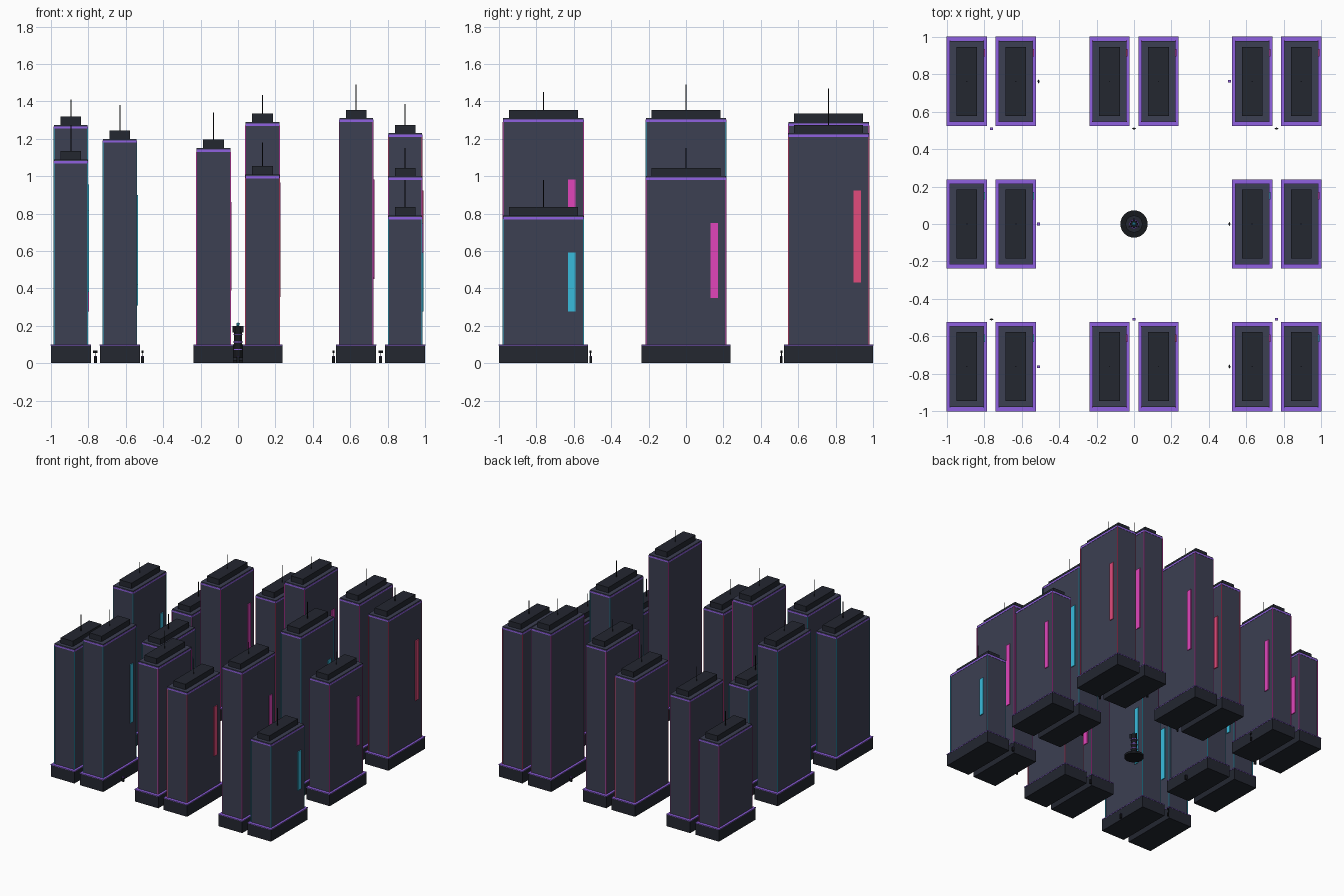
import bpy
from math import cos, sin, pi

if "Cube" in bpy.data.objects:
    bpy.data.objects.remove(bpy.data.objects["Cube"])


def material(name, rgb):
    m = bpy.data.materials.new(name)
    m.diffuse_color = (*rgb, 1)
    m.use_nodes = True
    m.node_tree.nodes["Principled BSDF"].inputs["Base Color"].default_value = m.diffuse_color
    return m


WALL = material("wall", (0.045, 0.05, 0.085))
DARK = material("dark", (0.017, 0.02, 0.03))
BLACK = material("black", (0.008, 0.009, 0.012))
PURPLE = material("purple_neon", (0.28, 0.12, 0.75))
NEON = {
    "c": material("cyan_neon", (0.04, 0.5, 0.72)),
    "p": material("pink_neon", (0.75, 0.06, 0.5)),
    "r": material("red_neon", (0.75, 0.07, 0.2)),
}


def box(name, x, y, z0, z1, w, d, mat):
    """Box centred on x, y and spanning z0 to z1."""
    hw, hd = w / 2, d / 2
    verts = [(i * hw, j * hd, z) for z in (z0, z1)
             for i, j in ((-1, -1), (1, -1), (1, 1), (-1, 1))]
    faces = [(3, 2, 1, 0), (4, 5, 6, 7)]
    faces += [(k, (k + 1) % 4, (k + 1) % 4 + 4, k + 4) for k in range(4)]
    mesh = bpy.data.meshes.new(name)
    mesh.from_pydata(verts, [], faces)
    mesh.materials.append(mat)
    ob = bpy.data.objects.new(name, mesh)
    ob.location = (x, y, 0)
    bpy.context.collection.objects.link(ob)
    return ob


def cyl(name, x, y, z0, z1, r, mat, sides=8, r2=None):
    bpy.ops.mesh.primitive_cone_add(vertices=sides, radius1=r,
                                    radius2=r if r2 is None else r2,
                                    depth=z1 - z0, location=(x, y, (z0 + z1) / 2))
    ob = bpy.context.object
    ob.name = name
    ob.data.materials.append(mat)
    return ob


def tower(x, y, h, antenna, neon):
    w, d = 0.18, 0.43
    # Plinth, shaft and neon bands
    box("tower_base", x, y, 0, 0.1, 0.213, 0.475, DARK)
    box("base_trim", x, y, 0.095, 0.101, 0.216, 0.478, PURPLE)
    box("tower_body", x, y, 0.1, h, w, d, WALL)
    box("top_trim", x, y, h - 0.021, h - 0.008, w + 0.004, d + 0.004, PURPLE)
    # Neon strips up the four corners
    for i in (-1, 1):
        for j in (-1, 1):
            box("corner_strip", x + i * w / 2, y + j * d / 2, 0.1, h - 0.02,
                0.005, 0.005, NEON[neon])
    # Roof plant, antenna and side sign
    box("roof_block", x, y, h, h + 0.045, 0.11, 0.37, DARK)
    cyl("antenna", x, y, h + 0.045, h + 0.045 + antenna, 0.0025, BLACK, 6)
    box("side_sign", x + w / 2 + 0.003, y + 0.152, 0.35 * h, 0.75 * h,
        0.008, 0.04, NEON[neon])


# Each block: grid column, grid row, then its two towers (height, antenna, neon)
P, OFF = 0.7625, 0.131
BLOCKS = [
    (-1, -1, (1.09, 0.135, "c"), (1.2, 0.135, "c")),
    (0, -1, (1.15, 0.145, "p"), (1.01, 0.125, "r")),
    (1, -1, (1.31, 0.095, "p"), (0.79, 0.145, "c")),
    (-1, 0, (1.275, 0.09, "c"), (0.885, 0.12, "c")),
    (1, 0, (1.31, 0.135, "c"), (1.0, 0.105, "p")),
    (-1, 1, (0.79, 0.12, "p"), (1.085, 0.12, "p")),
    (0, 1, (1.11, 0.14, "r"), (1.29, 0.1, "p")),
    (1, 1, (1.29, 0.135, "p"), (1.23, 0.11, "r")),
]
for i, j, left, right in BLOCKS:
    tower(i * P - OFF, j * P, *left)
    tower(i * P + OFF, j * P, *right)


def kiosk(x, y):
    box("kiosk", x, y, 0, 0.035, 0.016, 0.014, BLACK)
    box("kiosk_screen", x, y, 0.035, 0.038, 0.016, 0.014, PURPLE)


def lamp(x, y, along_x):
    cyl("lamp_post", x, y, 0, 0.065, 0.002, BLACK, 6)
    head = cyl("lamp_head", x, y, 0.055, 0.067, 0.012, BLACK, 4)
    head.scale = (1, 0.5, 1) if along_x else (0.5, 1, 1)
    box("lamp_foot", x, y, 0, 0.03, 0.01, 0.008, BLACK)


# Street furniture along the inner edges of the blocks
S = 0.51
for x, y in ((S, P), (-P, S), (-S, 0), (0, -S), (P, -S), (-S, -P)):
    kiosk(x, y)
for x, y in ((-S, P), (0, S), (P, S), (S, 0), (-P, -S), (S, -P)):
    lamp(x, y, abs(y) == S)

# Central monument
cyl("monument_base", 0, 0, 0, 0.018, 0.073, BLACK, 24)
cyl("monument_step", 0, 0, 0.018, 0.03, 0.045, DARK, 24)
cyl("monument_column", 0, 0, 0.03, 0.2, 0.024, BLACK, 12, 0.021)
for z in (0.07, 0.11, 0.15):
    cyl("monument_ring", 0, 0, z, z + 0.005, 0.026, PURPLE, 12)
for k in range(3):
    a = pi / 2 + k * 2 * pi / 3
    fin = box("monument_fin", 0.024 * cos(a), 0.024 * sin(a),
              0.165, 0.2, 0.018, 0.006, DARK)
    fin.rotation_euler[2] = a
bpy.ops.mesh.primitive_ico_sphere_add(subdivisions=1, radius=0.011,
                                      location=(0, 0, 0.208))
beacon = bpy.context.object
beacon.name = "monument_beacon"
beacon.data.materials.append(NEON["c"])
